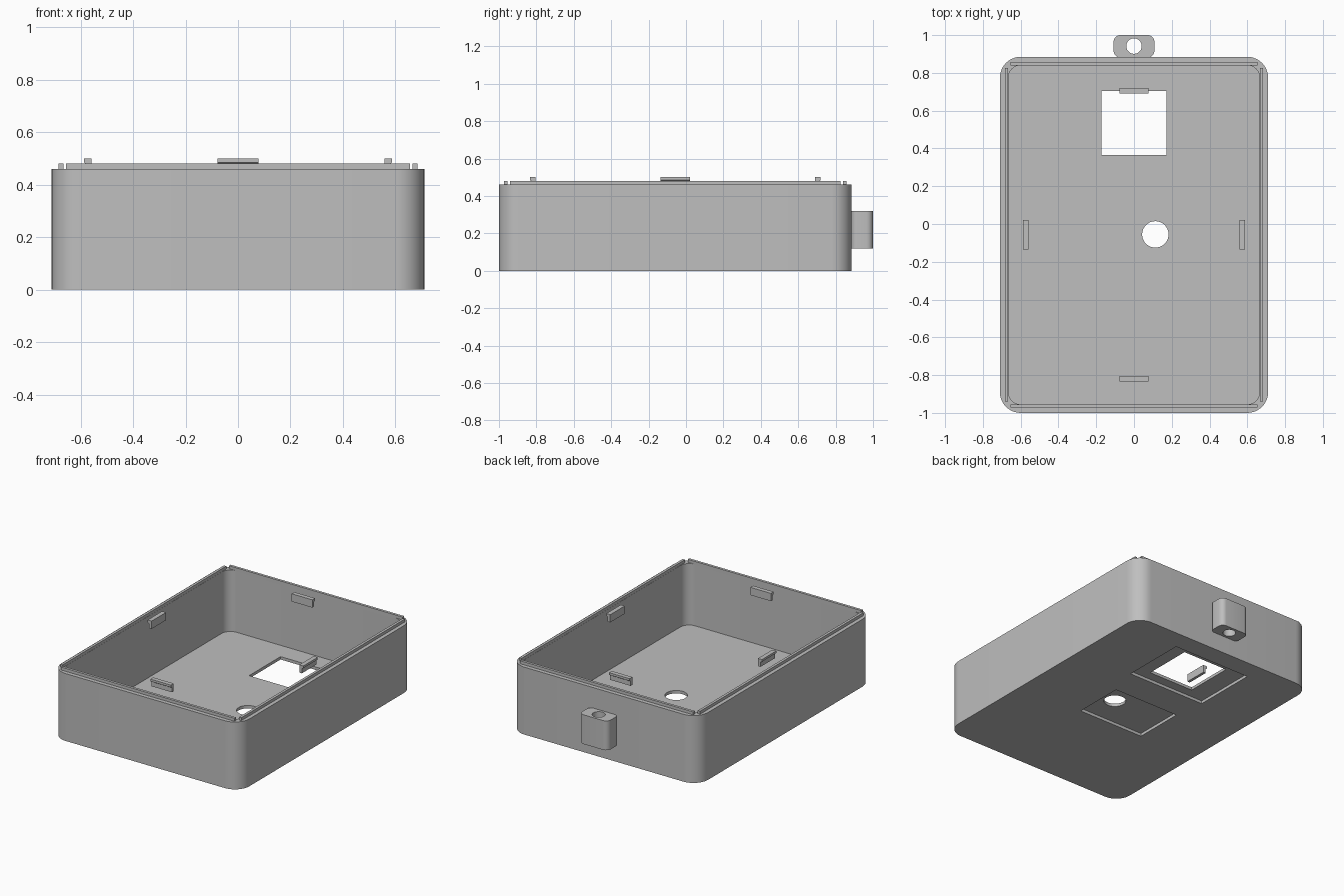
import bpy, bmesh, math

if "Cube" in bpy.data.objects:
    bpy.data.objects.remove(bpy.data.objects["Cube"], do_unlink=True)

grey = bpy.data.materials.new("plain grey")
grey.use_nodes = True
GREY = (0.52, 0.52, 0.52, 1)
grey.diffuse_color = GREY
grey.node_tree.nodes["Principled BSDF"].inputs["Base Color"].default_value = GREY

MID_Y = -0.0575   # middle of the case, which the rear lug pushes off centre


def prism(name, points, z0, z1):
    """Extrude a flat outline upwards from z0 to z1."""
    bm = bmesh.new()
    face = bm.faces.new([bm.verts.new((x, y, z0)) for x, y in points])
    top = bmesh.ops.extrude_face_region(bm, geom=[face])["geom"]
    verts = [v for v in top if isinstance(v, bmesh.types.BMVert)]
    bmesh.ops.translate(bm, verts=verts, vec=(0, 0, z1 - z0))
    bmesh.ops.recalc_face_normals(bm, faces=bm.faces)
    mesh = bpy.data.meshes.new(name)
    bm.to_mesh(mesh)
    bm.free()
    mesh.materials.append(grey)
    obj = bpy.data.objects.new(name, mesh)
    bpy.context.collection.objects.link(obj)
    return obj


def rectangle(x0, x1, y0, y1):
    return [(x0, y0), (x1, y0), (x1, y1), (x0, y1)]


def rounded(x0, x1, y0, y1, r, steps=10):
    centres = [(x1 - r, y1 - r), (x0 + r, y1 - r), (x0 + r, y0 + r), (x1 - r, y0 + r)]
    return [(cx + r * math.cos(a), cy + r * math.sin(a))
            for q, (cx, cy) in enumerate(centres)
            for a in [(q + i / steps) * math.pi / 2 for i in range(steps + 1)]]


def circle(cx, cy, r, n=40):
    return [(cx + r * math.cos(2 * math.pi * i / n),
             cy + r * math.sin(2 * math.pi * i / n)) for i in range(n)]


def cut(obj, points, z0, z1):
    """Subtract a prism, then discard the cutter."""
    cutter = prism("cutter", points, z0, z1)
    cutter.hide_render = True
    mod = obj.modifiers.new("cut", 'BOOLEAN')
    mod.operation = 'DIFFERENCE'
    mod.solver = 'EXACT'
    mod.object = cutter
    bpy.context.view_layer.objects.active = obj
    bpy.ops.object.modifier_apply(modifier=mod.name)
    bpy.data.objects.remove(cutter, do_unlink=True)


def smooth(obj):
    bpy.ops.object.select_all(action='DESELECT')
    obj.select_set(True)
    bpy.context.view_layer.objects.active = obj
    bpy.ops.object.shade_smooth_by_angle(angle=math.radians(30))


# Open case with rounded corners
case = prism("case", rounded(-0.71, 0.71, -1.0, 0.885, 0.11), 0, 0.46)
cut(case, rounded(-0.665, 0.665, -0.955, 0.84, 0.065), 0.04, 0.6)
# Shallow recesses under the floor
cut(case, rectangle(-0.31, 0.28, 0.30, 0.75), -0.1, 0.02)
cut(case, rectangle(-0.28, 0.22, -0.265, 0.085), -0.1, 0.02)
# Square window and round hole through the floor
cut(case, rectangle(-0.172, 0.172, 0.365, 0.705), -0.1, 0.1)
cut(case, circle(0.113, -0.055, 0.07), -0.1, 0.1)
smooth(case)

# Lug with a vertical hole on the rear wall
lug = prism("rear_lug", rounded(-0.108, 0.108, 0.882, 1.0, 0.035, 6), 0.12, 0.32)
cut(lug, circle(0, 0.942, 0.041), 0.0, 0.5)
smooth(lug)

# Raised strips along the rim, open at the corners
for side, s in (("left", 1), ("right", -1)):
    xs = sorted((s * 0.666, s * 0.684))
    prism(side + "_rim_strip", rectangle(*xs, -0.94, 0.825), 0.455, 0.48)
for side, s in (("rear", 1), ("front", -1)):
    ys = sorted((MID_Y + s * 0.897, MID_Y + s * 0.915))
    prism(side + "_rim_strip", rectangle(-0.655, 0.655, *ys), 0.455, 0.48)

# Hooked catches set inside each wall: one profile turned to four sides
HOOK = [(-0.015, 0.447), (0.004, 0.447), (0.004, 0.478), (0.015, 0.485),
        (0.015, 0.50), (-0.015, 0.50)]
for side, turn, dist in (("left", 0, 0.573), ("rear", 1, 0.7625),
                         ("right", 2, 0.573), ("front", 3, 0.7625)):
    catch = prism(side + "_catch", HOOK, -0.078, 0.078)
    for v in catch.data.vertices:
        u, h, w = v.co
        v.co = (u + dist, -w, h)
    catch.rotation_euler.z = turn * math.pi / 2
    catch.location.y = MID_Y
